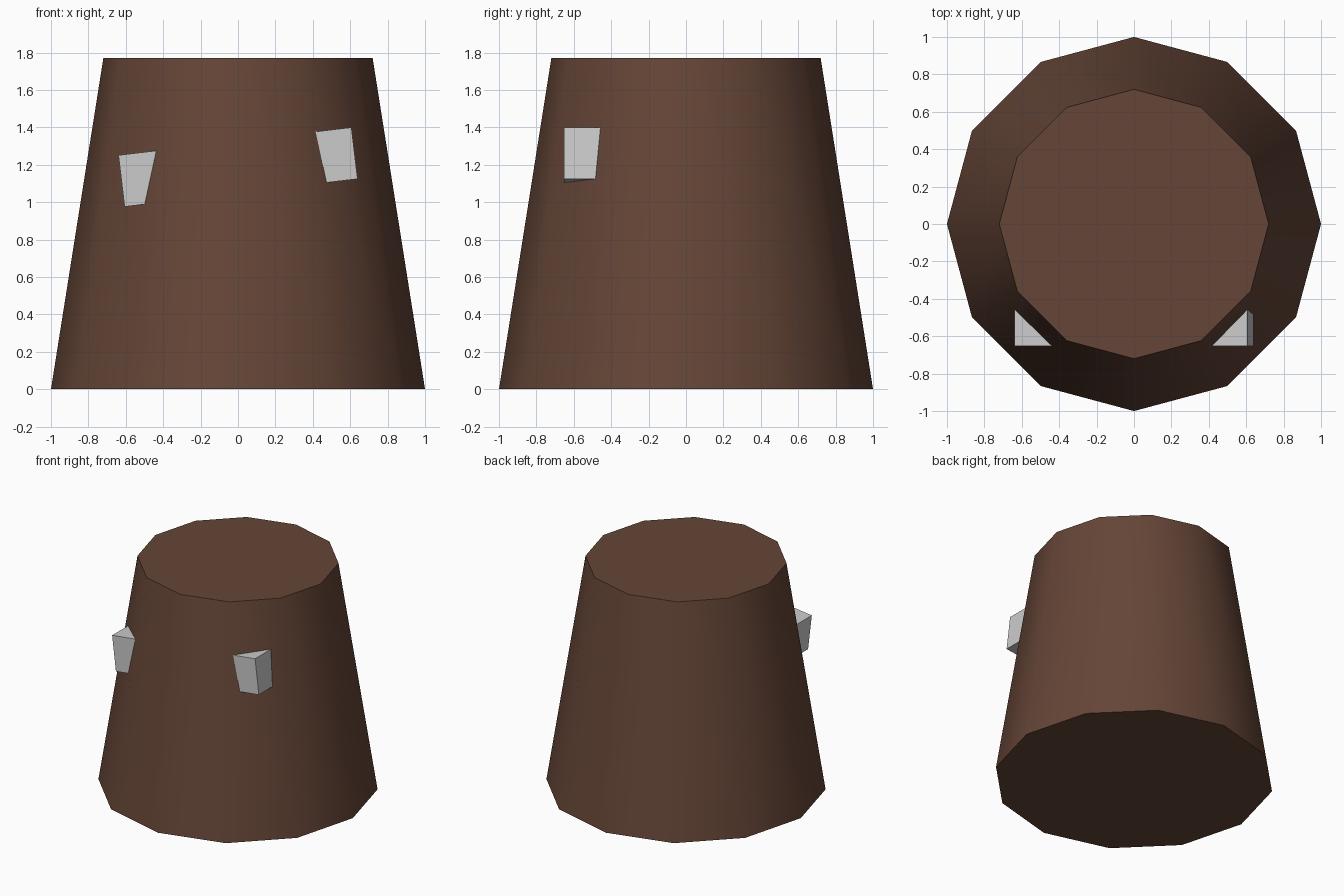
import bpy
from math import radians

if "Cube" in bpy.data.objects:
    bpy.data.objects.remove(bpy.data.objects["Cube"])

# Tapered twelve-sided stump
H = 1.77
bpy.ops.mesh.primitive_cone_add(vertices=12, radius1=1.0, radius2=0.72,
                                depth=H, location=(0, 0, H / 2))
stump = bpy.context.object
stump.name = "tapered_stump"
bpy.ops.object.shade_smooth_by_angle(angle=radians(40))
brown = bpy.data.materials.new("brown")
brown.diffuse_color = (0.13, 0.06, 0.038, 1)
brown.use_nodes = True
brown.node_tree.nodes["Principled BSDF"].inputs["Base Color"].default_value = brown.diffuse_color
stump.data.materials.append(brown)

# One tilted bar set into the front; only its two ends break the surface
bpy.ops.mesh.primitive_cube_add(size=1, location=(0, -0.515, 1.188),
                                rotation=(0, radians(-6.8), 0))
bar = bpy.context.object
bar.name = "embedded_bar"
bar.scale = (1.254, 0.277, 0.277)
